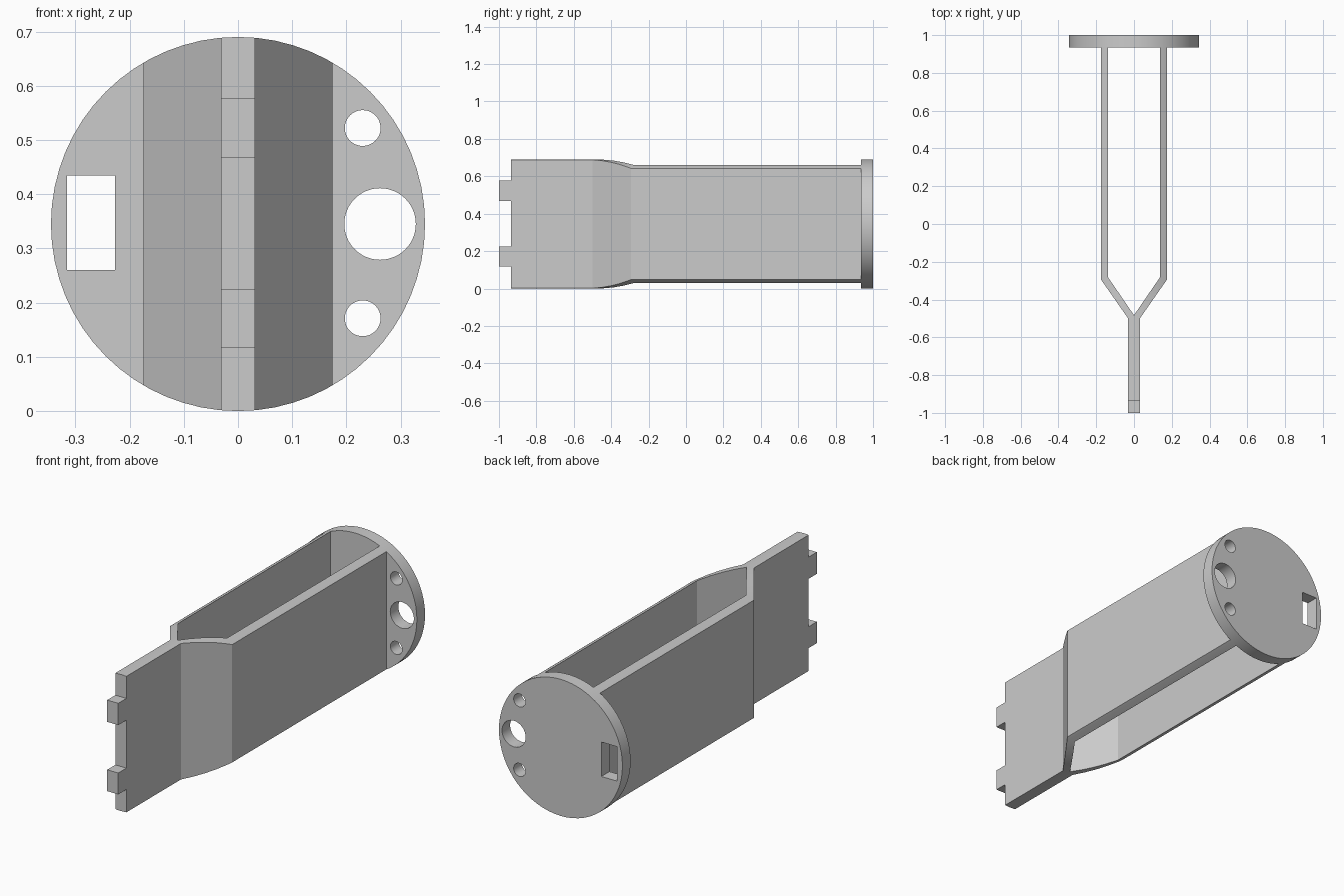
import bpy, bmesh, math
from mathutils import Matrix, Vector

cube = bpy.data.objects.get("Cube")
if cube:
    bpy.data.objects.remove(cube, do_unlink=True)

RADIUS = 0.345
DISC_FRONT, BACK, FRONT, STEM_FRONT = 0.935, 1.0, -1.0, -0.935
STEM, OUTER, INNER = 0.031, 0.174, 0.137

grey = bpy.data.materials.new("plain grey")
grey.use_nodes = True
colour = (0.6, 0.6, 0.6, 1)
grey.diffuse_color = colour
grey.node_tree.nodes["Principled BSDF"].inputs["Base Color"].default_value = colour


def make_object(name, bm):
    bmesh.ops.recalc_face_normals(bm, faces=bm.faces)
    mesh = bpy.data.meshes.new(name)
    bm.to_mesh(mesh)
    bm.free()
    mesh.materials.append(grey)
    obj = bpy.data.objects.new(name, mesh)
    bpy.context.collection.objects.link(obj)
    return obj


def cylinder(name, x, z, radius, y0, y1, sides=64):
    bm = bmesh.new()
    place = Matrix.Translation((x, (y0 + y1) / 2, z)) @ Matrix.Rotation(math.pi / 2, 4, 'X')
    bmesh.ops.create_cone(bm, cap_ends=True, segments=sides, radius1=radius,
                          radius2=radius, depth=y1 - y0, matrix=place)
    return make_object(name, bm)


def box(name, low, high):
    low, high = Vector(low), Vector(high)
    bm = bmesh.new()
    place = Matrix.Translation((low + high) / 2) @ Matrix.Diagonal((*(high - low), 1))
    bmesh.ops.create_cube(bm, size=1, matrix=place)
    return make_object(name, bm)


def combine(target, tool, operation):
    mod = target.modifiers.new(tool.name, 'BOOLEAN')
    mod.object, mod.operation, mod.solver = tool, operation, 'EXACT'
    bpy.ops.object.select_all(action='DESELECT')
    bpy.context.view_layer.objects.active = target
    target.select_set(True)
    bpy.ops.object.modifier_apply(modifier=mod.name)
    bpy.data.objects.remove(tool, do_unlink=True)


def smooth(obj):
    bpy.ops.object.select_all(action='DESELECT')
    bpy.context.view_layer.objects.active = obj
    obj.select_set(True)
    bpy.ops.object.shade_smooth_by_angle(angle=math.radians(20))


# Forked body: Y-shaped plan extruded upward, trimmed to a round section
half = [(STEM, STEM_FRONT), (STEM, -0.5), (OUTER, -0.295), (OUTER, DISC_FRONT),
        (INNER, DISC_FRONT), (INNER, -0.283), (0, -0.483)]
plan = half + [(-x, y) for x, y in reversed(half[:-1])]
bm = bmesh.new()
face = bm.faces.new([bm.verts.new((x, y, -0.1)) for x, y in plan])
top = bmesh.ops.extrude_face_region(bm, geom=[face])["geom"]
bmesh.ops.translate(bm, vec=(0, 0, 0.9), verts=[v for v in top if isinstance(v, bmesh.types.BMVert)])
body = make_object("forked_body", bm)
combine(body, cylinder("round_trim", 0, RADIUS, RADIUS, -1.2, 1.2), 'INTERSECT')

# Two tabs on the front edge of the stem
for low, high in ((0.117, 0.225), (0.467, 0.577)):
    tab = box("tab", (-STEM, FRONT, low), (STEM, STEM_FRONT + 0.02, high))
    combine(body, tab, 'UNION')
smooth(body)

# End disc with three round holes and a rectangular slot
disc = cylinder("end_disc", 0, RADIUS, RADIUS, DISC_FRONT, BACK)
for x, z, r in ((0.23, 0.522, 0.033), (0.262, RADIUS, 0.066), (0.23, 0.171, 0.033)):
    combine(disc, cylinder("hole_cutter", x, z, r, 0.9, 1.1, 48), 'DIFFERENCE')
combine(disc, box("slot_cutter", (-0.315, 0.9, 0.26), (-0.227, 1.1, 0.434)), 'DIFFERENCE')
smooth(disc)
